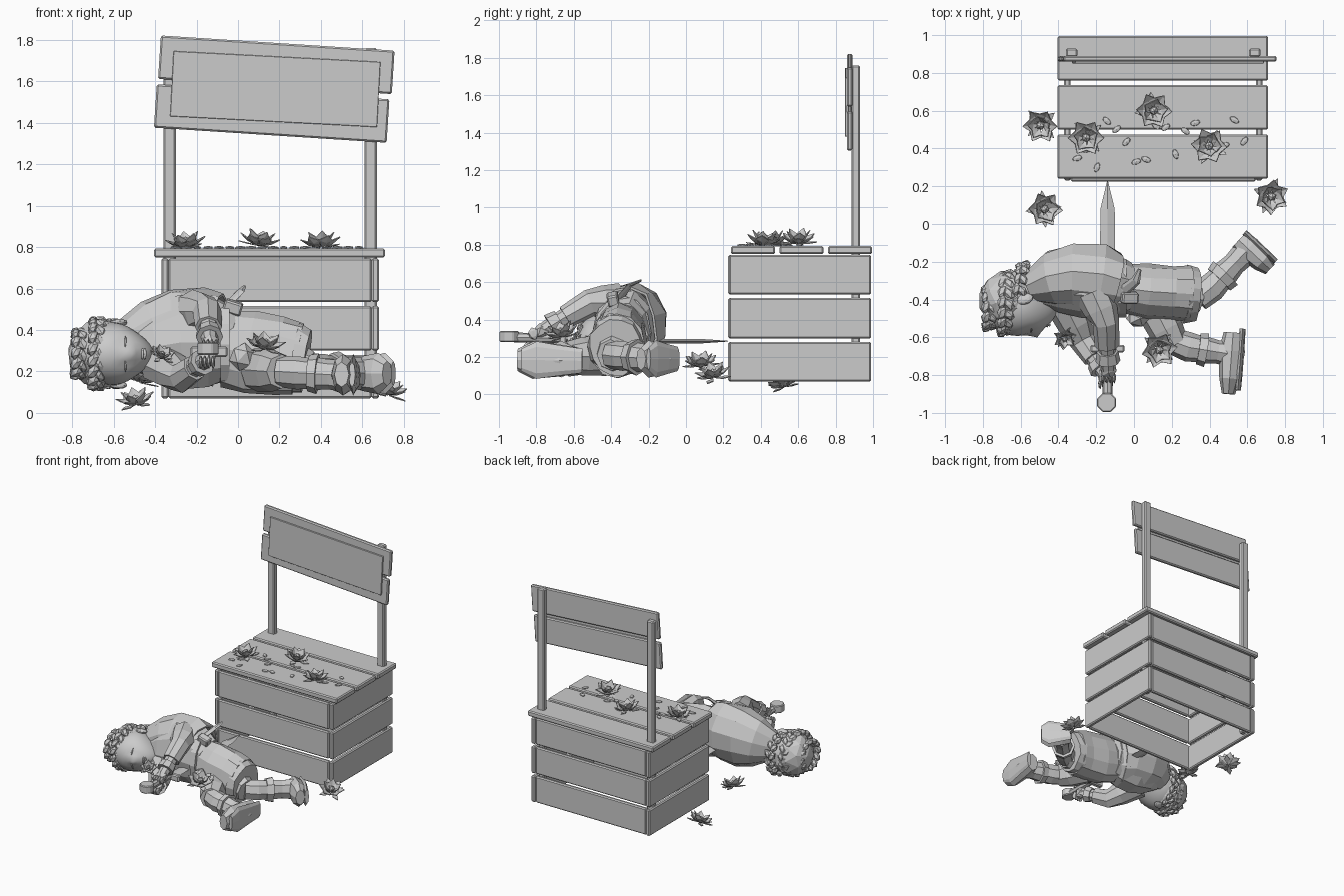
import bpy, bmesh, random
from math import sin, cos, pi, radians
from mathutils import Vector, Matrix, Euler

if "Cube" in bpy.data.objects:
    bpy.data.objects.remove(bpy.data.objects["Cube"])

random.seed(4)


def finish(bm, name, smooth=False, solid=0, bevel=0):
    bmesh.ops.recalc_face_normals(bm, faces=bm.faces)
    me = bpy.data.meshes.new(name)
    bm.to_mesh(me)
    bm.free()
    ob = bpy.data.objects.new(name, me)
    bpy.context.collection.objects.link(ob)
    for p in me.polygons:
        p.use_smooth = smooth
    if solid:
        ob.modifiers.new("solid", 'SOLIDIFY').thickness = solid
    if bevel:
        ob.modifiers.new("bevel", 'BEVEL').width = bevel
    return ob


def trs(loc, rot=(0, 0, 0), scale=(1, 1, 1)):
    return Matrix.LocRotScale(Vector(loc), Euler(rot), Vector(scale))


def box(name, x, y, z, rot=(0, 0, 0), bevel=0.008):
    """Box from (min, max) ranges, turned about its own centre."""
    bm = bmesh.new()
    c = [(r[0] + r[1]) / 2 for r in (x, y, z)]
    bmesh.ops.create_cube(bm, size=1, matrix=trs(c, rot, [r[1] - r[0] for r in (x, y, z)]))
    return finish(bm, name, bevel=bevel)


def balls(name, mats, sub=1, smooth=False):
    bm = bmesh.new()
    for m in mats:
        bmesh.ops.create_icosphere(bm, subdivisions=sub, radius=1, matrix=m)
    return finish(bm, name, smooth)


def loft(name, stations, sides=8, jitter=0.0, cap=True, solid=0):
    """Rings along a path: (x, y, z, horizontal radius, vertical radius)."""
    bm = bmesh.new()
    pts = [Vector(s[:3]) for s in stations]
    rings = []
    for i, s in enumerate(stations):
        t = (pts[min(i + 1, len(pts) - 1)] - pts[max(i - 1, 0)]).normalized()
        a = t.cross(Vector((0, 0, 1))).normalized()
        b = a.cross(t)
        ring = []
        for k in range(sides):
            w = 2 * pi * k / sides
            j = 1 + random.uniform(-jitter, jitter)
            ring.append(bm.verts.new(pts[i] + (a * cos(w) * s[3] + b * sin(w) * s[4]) * j))
        rings.append(ring)
    for r, q in zip(rings, rings[1:]):
        for k in range(sides):
            n = (k + 1) % sides
            bm.faces.new((r[k], r[n], q[n], q[k]))
    if cap:
        bm.faces.new(rings[0])
        bm.faces.new(rings[-1])
    return finish(bm, name, solid=solid)


# Crate: three rows of boards on four sides, slatted top, open bottom
for i, (z0, z1) in enumerate(((.07, .28), (.30, .515), (.535, .745))):
    for side, y in (("front", .225), ("back", .955)):
        box(f"crate_{side}_board_{i}", (-.335, .645), (y, y + .03), (z0, z1))
    for side, x in (("left", -.37), ("right", .645)):
        box(f"crate_{side}_board_{i}", (x, x + .035), (.23, .99), (z0, z1))
for i in range(3):
    y = .24 + .26 * i
    box(f"crate_top_slat_{i}", (-.405, .71), (y, y + .235), (.75, .793))

# Sign: posts, two tilted boards, thin front panel
for side, x in (("left", -.36), ("right", .61)):
    box(f"sign_post_{side}", (x, x + .06), (.885, .93), (.09, 1.76))
tilt = (0, radians(3.7), 0)
box("sign_board_upper", (-.38, .75), (.86, .89), (1.575, 1.785), tilt)
box("sign_board_lower", (-.40, .725), (.86, .89), (1.34, 1.55), tilt)
box("sign_panel", (-.32, .68), (.85, .862), (1.405, 1.72), (0, radians(3), 0), .002)


# Flowers: two rings of pointed petals, a ring of leaves and a round centre
def flower(name, loc, rot=(0, 0, 0), size=1.0):
    bm = bmesh.new()
    for n, length, width, lift, off in ((6, .095, .034, .045, 0), (5, .066, .03, .07, .4), (4, .1, .02, .005, .7)):
        for k in range(n):
            m = Matrix.Rotation(off + 2 * pi * k / n, 4, 'Z')
            p = [(0.01, 0, 0), (length * .6, -width, lift * .6), (length * .6, 0, lift * .35),
                 (length * .6, width, lift * .6), (length, 0, lift)]
            v = [bm.verts.new(m @ Vector(q)) for q in p]
            for f in ((0, 1, 2), (0, 2, 3), (1, 4, 2), (2, 4, 3)):
                bm.faces.new([v[i] for i in f])
    bmesh.ops.create_icosphere(bm, subdivisions=1, radius=.024, matrix=trs((0, 0, .028)))
    bm.transform(trs(loc, rot, (size,) * 3))
    finish(bm, name, solid=.005)


spots = [((-.25, .46, .80), (.1, -.1, 0)), ((.10, .60, .81), (.15, .1, 1)), ((.40, .41, .80), (0, .15, 2)),
         ((-.49, .53, .04), (.3, -.2, 0)), ((-.48, .08, .15), (.25, .1, 1)), ((.72, .15, .09), (.3, .2, .5)),
         ((.13, -.66, .31), (.3, .1, .2)), ((-.37, -.60, .27), (.6, 0, .4))]
for i, (loc, rot) in enumerate(spots):
    flower(f"flower_{i}", loc, rot, .65 if i == 7 else 1)

# Loose petals on the crate top
balls("loose_petals", [trs((-.30 + .052 * i, random.uniform(.28, .57), .798), (0, 0, random.uniform(0, 3)),
                           (.03, .017, .008)) for i in range(18)])

# Dagger laid along y
loft("blade", [(-.14, -.62, .285, .042, .013), (-.14, .08, .285, .038, .012), (-.14, .225, .285, .003, .002)], 4)
box("dagger_guard", (-.23, -.05), (-.68, -.64), (.27, .32))
loft("dagger_grip", [(-.14, -.92, .305, .026, .026), (-.14, -.66, .30, .026, .026)], 8)
bm = bmesh.new()
bmesh.ops.create_cone(bm, cap_ends=True, segments=8, radius1=.055, radius2=.055, depth=.06,
                      matrix=trs((-.145, -.945, .31), (0, 0, pi / 8)))
finish(bm, "dagger_pommel", bevel=.006)

# Head frame: top of head towards -x, face towards -y
HEAD = Matrix(((0, -.3, -.95, -.60), (0, .95, -.3, -.425), (1, 0, 0, .285), (0, 0, 0, 1)))
bm = bmesh.new()
bmesh.ops.create_uvsphere(bm, u_segments=28, v_segments=20, radius=1)
for v in bm.verts:
    x, y, z = v.co
    taper = 1 - .42 * max(0, -z) ** 1.5
    front = max(0, -y)
    nose = .03 * front * max(0, 1 - abs(x) * 6) * max(0, 1 - abs(z + .15) * 4)
    sockets = .010 * front * max(0, 1 - abs(abs(x) - .38) * 4) * max(0, 1 - abs(z - .02) * 5)
    v.co = (x * .152 * taper, y * .165 - nose + sockets - .02 * max(0, -z), z * .195)
bm.transform(HEAD)
finish(bm, "face", smooth=True)
balls("closed_eyes", [HEAD @ trs((s * .06, -.15, -.012), (0, s * .15, s * .35), (.03, .006, .005))
                      for s in (-1, 1)], 2, True)
balls("lips", [HEAD @ trs((0, -.147, -.098 - d), (0, 0, 0), (.028, .012, .008)) for d in (0, .014)], 2, True)
balls("ears", [HEAD @ trs((s * .15, .02, -.03), (0, 0, s * .3), (.018, .03, .045)) for s in (-1, 1)], 2)
balls("hair_cap", [HEAD @ trs((0, .045, .05), (0, 0, 0), (.17, .155, .165))], 2)


# Braids: overlapping lobes around tilted rings on the hair
def braid(name, rx, ry, y0, z0, slope, n, r):
    mats = []
    for k in range(n):
        w = 2 * pi * k / n
        for s in (-1, 1):
            q = w + s * .07
            loc = (rx * cos(q), y0 + ry * sin(q), z0 - slope * sin(q) + s * r * .55)
            mats.append(HEAD @ trs(loc, (0, s * .5, q + pi / 2), (r * 1.25, r * .8, r * .8)))
    balls(name, mats)


braid("braid_crown", .158, .145, .03, .075, .05, 17, .033)
braid("braid_upper", .105, .10, .035, .165, .03, 12, .031)
braid("braid_lower", .15, .12, .075, -.015, .06, 14, .03)

# Torso, skirt and clothing layers, lofted along x
loft("neck", [(-.53, -.42, .29, .065, .065), (-.40, -.36, .30, .08, .08)], 8)
loft("torso", [(-.50, -.34, .31, .10, .11), (-.41, -.32, .32, .15, .18), (-.27, -.32, .34, .18, .235),
               (-.12, -.33, .34, .175, .22), (-.03, -.34, .32, .135, .18)], 10, .03)
loft("shoulder_cape", [(-.54, -.33, .33, .09, .12), (-.43, -.29, .36, .15, .18), (-.32, -.275, .375, .175, .22),
                       (-.18, -.29, .37, .185, .23), (-.10, -.31, .36, .16, .23)], 11, .045, False, .014)
loft("belt", [(-.085, -.34, .33, .155, .20), (-.04, -.34, .33, .155, .20)], 12)
loft("skirt", [(-.05, -.34, .31, .13, .185), (.06, -.355, .29, .145, .20), (.20, -.365, .275, .145, .19),
               (.29, -.37, .26, .15, .175)], 12, .03)
loft("skirt_hem", [(.27, -.37, .26, .15, .175), (.33, -.375, .25, .145, .155)], 14, .07)
box("belt_buckle", (-.07, .02), (-.42, -.36), (.48, .54), (.2, .3, 0))
loft("belt_ribbon", [(-.05, -.35, .52, .03, .012), (.01, -.30, .585, .026, .01), (.03, -.24, .61, .01, .006)], 6)
balls("belt_pouch", [trs((.02, -.50, .27), (0, .2, 0), (.065, .05, .07))])

# Arms: upper sleeve, cuff and gloved hand on each side, meeting at the grip
arms = {
    "upper": ((-.22, -.36, .49), (-.15, -.52, .49), (-.135, -.77, .34)),
    "lower": ((-.38, -.40, .24), (-.27, -.62, .175), (-.15, -.80, .26))}
for side, pts in arms.items():
    s, e, h = map(Vector, pts)
    loft(f"{side}_sleeve", [(*s, .10, .10), (*s.lerp(e, .6), .09, .09), (*e, .072, .075),
                            (*e.lerp(h, .5), .062, .062)], 8, .06)
    loft(f"{side}_forearm", [(*e.lerp(h, .4), .05, .05), (*h, .038, .038)], 8)
    loft(f"{side}_cuff", [(*e.lerp(h, .62), .057, .057), (*e.lerp(h, .82), .066, .066)], 8)
    balls(f"{side}_hand", [trs(h, (.4, 0, 0), (.048, .058, .042))] +
          [trs(h + Vector((-.03 + .02 * k, -.045, -.015)), (.3, 0, 0), (.011, .03, .035)) for k in range(4)])

# Legs: thigh, shin, boot cuff, boot and sole
legs = {
    "front": ((.10, -.43, .21), (.21, -.64, .20), (.52, -.69, .18), (.525, -.575, .18), (.50, -.90, .185),
              (.05, .02, 0)),
    "rear": ((.22, -.37, .24), (.35, -.40, .21), (.59, -.15, .19), (.555, -.085, .19), (.72, -.24, .19),
             (.03, .04, 0))}
for side, pts in legs.items():
    hip, knee, ankle, heel, toe, sole = map(Vector, pts)
    loft(f"{side}_thigh", [(*hip, .10, .11), (*hip.lerp(knee, .6), .095, .105), (*knee, .08, .085)], 8, .03)
    loft(f"{side}_shin", [(*hip.lerp(knee, .9), .07, .075), (*knee.lerp(ankle, .25), .078, .08),
                          (*knee.lerp(ankle, .7), .06, .065)], 8, .03)
    loft(f"{side}_boot_cuff", [(*knee.lerp(ankle, .42), .082, .088), (*knee.lerp(ankle, .56), .09, .098)], 8)
    loft(f"{side}_boot_shaft", [(*knee.lerp(ankle, .5), .074, .08), (*knee.lerp(ankle, .75), .062, .072),
                                (*ankle, .07, .08)], 8)
    loft(f"{side}_boot_foot", [(*heel, .05, .07), (*heel.lerp(toe, .3), .07, .085), (*heel.lerp(toe, .75), .055, .1),
                               (*toe, .035, .06)], 8)
    a, b = heel + sole, toe + sole
    loft(f"{side}_boot_sole", [(*a, .016, .065), (*a.lerp(b, .35), .018, .08), (*a.lerp(b, .75), .018, .1),
                               (*b, .016, .06)], 8)
